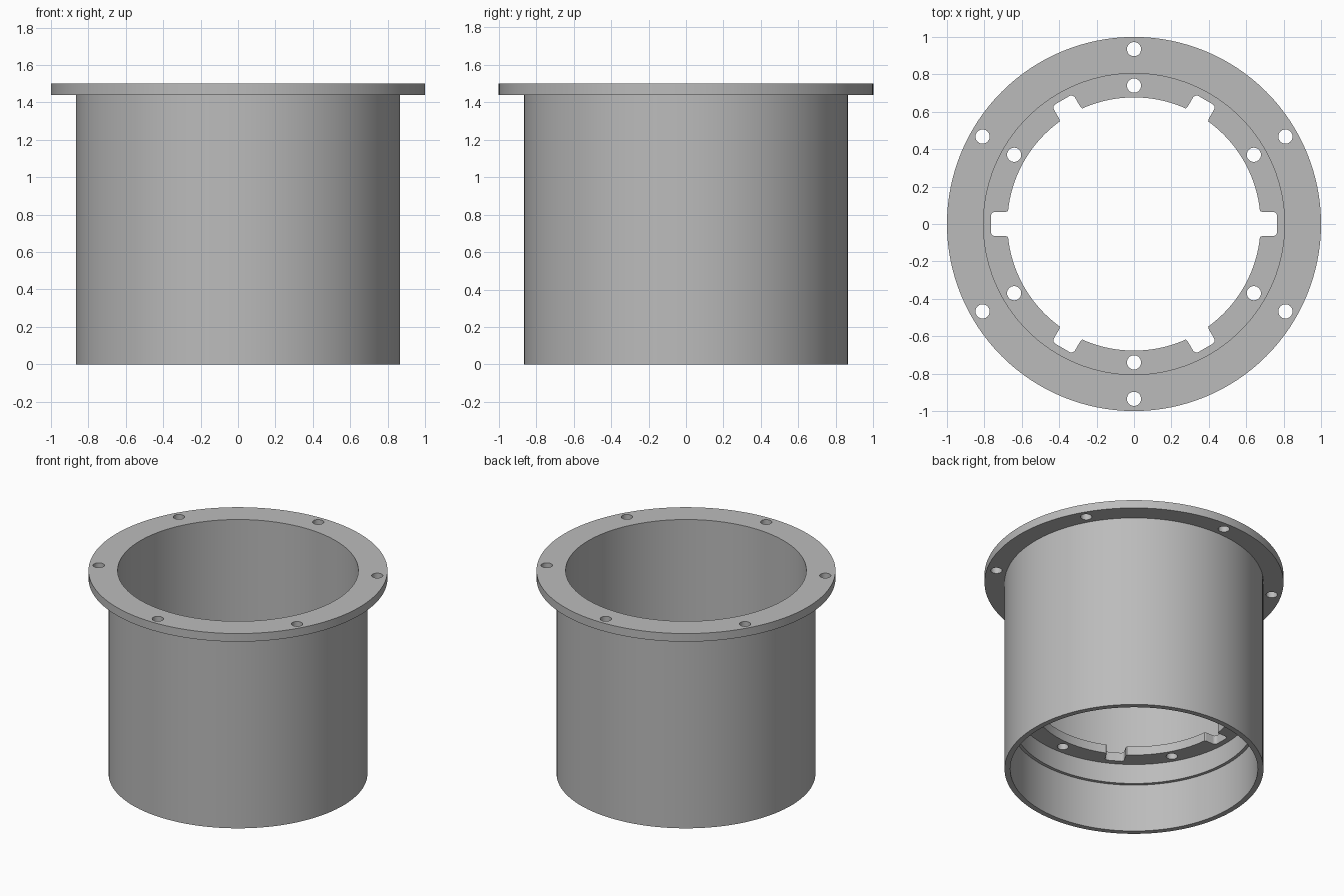
import bpy, bmesh, math
from mathutils import Matrix

cube = bpy.data.objects.get("Cube")
if cube:
    bpy.data.objects.remove(cube, do_unlink=True)

SEGMENTS = 128
HOLE_RADIUS = 0.038

grey = bpy.data.materials.new("plain_grey")
grey.use_nodes = True
colour = (0.5, 0.5, 0.5, 1)
grey.diffuse_color = colour
grey.node_tree.nodes["Principled BSDF"].inputs["Base Color"].default_value = colour


def make_object(name, bm):
    bmesh.ops.recalc_face_normals(bm, faces=bm.faces)
    mesh = bpy.data.meshes.new(name)
    bm.to_mesh(mesh)
    bm.free()
    mesh.materials.append(grey)
    obj = bpy.data.objects.new(name, mesh)
    bpy.context.collection.objects.link(obj)
    return obj


def lathe(name, profile):
    """Revolve a closed (radius, height) profile around z."""
    bm = bmesh.new()
    rings = []
    for i in range(SEGMENTS):
        a = math.tau * i / SEGMENTS
        rings.append([bm.verts.new((r * math.cos(a), r * math.sin(a), z)) for r, z in profile])
    count = len(profile)
    for i, ring in enumerate(rings):
        following = rings[(i + 1) % SEGMENTS]
        for j in range(count):
            k = (j + 1) % count
            bm.faces.new((ring[j], following[j], following[k], ring[k]))
    return make_object(name, bm)


def add_hole(bm, radius, angle, low, high):
    place = Matrix.Rotation(angle, 4, "Z") @ Matrix.Translation((radius, 0, (low + high) / 2))
    bmesh.ops.create_cone(bm, cap_ends=True, segments=32, radius1=HOLE_RADIUS,
                          radius2=HOLE_RADIUS, depth=high - low, matrix=place)


def add_notch(bm, angle, low, high):
    """Keyway prism with rounded corners and a softened mouth."""
    half = [(0.5, 0.1), (0.665, 0.1), (0.665, 0.065), (0.765, 0.065)]
    outline = half + [(x, -y) for x, y in reversed(half)]
    spin = Matrix.Rotation(angle, 4, "Z")
    base = bm.faces.new([bm.verts.new((x, y, low)) for x, y in outline])
    extruded = bmesh.ops.extrude_face_region(bm, geom=[base])["geom"]
    top = [v for v in extruded if isinstance(v, bmesh.types.BMVert)]
    bmesh.ops.translate(bm, vec=(0, 0, high - low), verts=top)
    edges = {e for v in top for e in v.link_edges
             if abs(e.verts[0].co.z - e.verts[1].co.z) > 0.01 and v.co.x > 0.6 and abs(v.co.y) < 0.09}
    verts = set(base.verts) | set(top)
    bmesh.ops.transform(bm, matrix=spin, verts=list(verts))
    bmesh.ops.bevel(bm, geom=list(edges), offset=0.022, segments=5, profile=0.5, affect="EDGES")


# Flanged barrel with an inner ledge and a wider bore at the foot
body = lathe("flanged_barrel", [
    (0.866, 0), (0.866, 1.44), (1, 1.44), (1, 1.5), (0.805, 1.5),
    (0.805, 0.565), (0.677, 0.565), (0.677, 0.5), (0.805, 0.5),
    (0.805, 0.354), (0.828, 0.354), (0.828, 0)])

# Bolt holes in the flange and ledge, keyways between the ledge holes
cut = bmesh.new()
for i in range(6):
    turn = i * math.tau / 6
    add_notch(cut, turn, 0.45, 0.62)
    add_hole(cut, 0.935, turn + math.pi / 6, 1.4, 1.55)
    add_hole(cut, 0.74, turn + math.pi / 6, 0.45, 0.62)
cutter = make_object("hole_cutter", cut)
cutter.hide_render = True

boolean = body.modifiers.new("holes", "BOOLEAN")
boolean.operation = "DIFFERENCE"
boolean.solver = "EXACT"
boolean.object = cutter
bpy.ops.object.select_all(action="DESELECT")
body.select_set(True)
bpy.context.view_layer.objects.active = body
bpy.ops.object.modifier_apply(modifier=boolean.name)
bpy.data.objects.remove(cutter, do_unlink=True)
bpy.ops.object.shade_smooth_by_angle(angle=math.radians(30))
